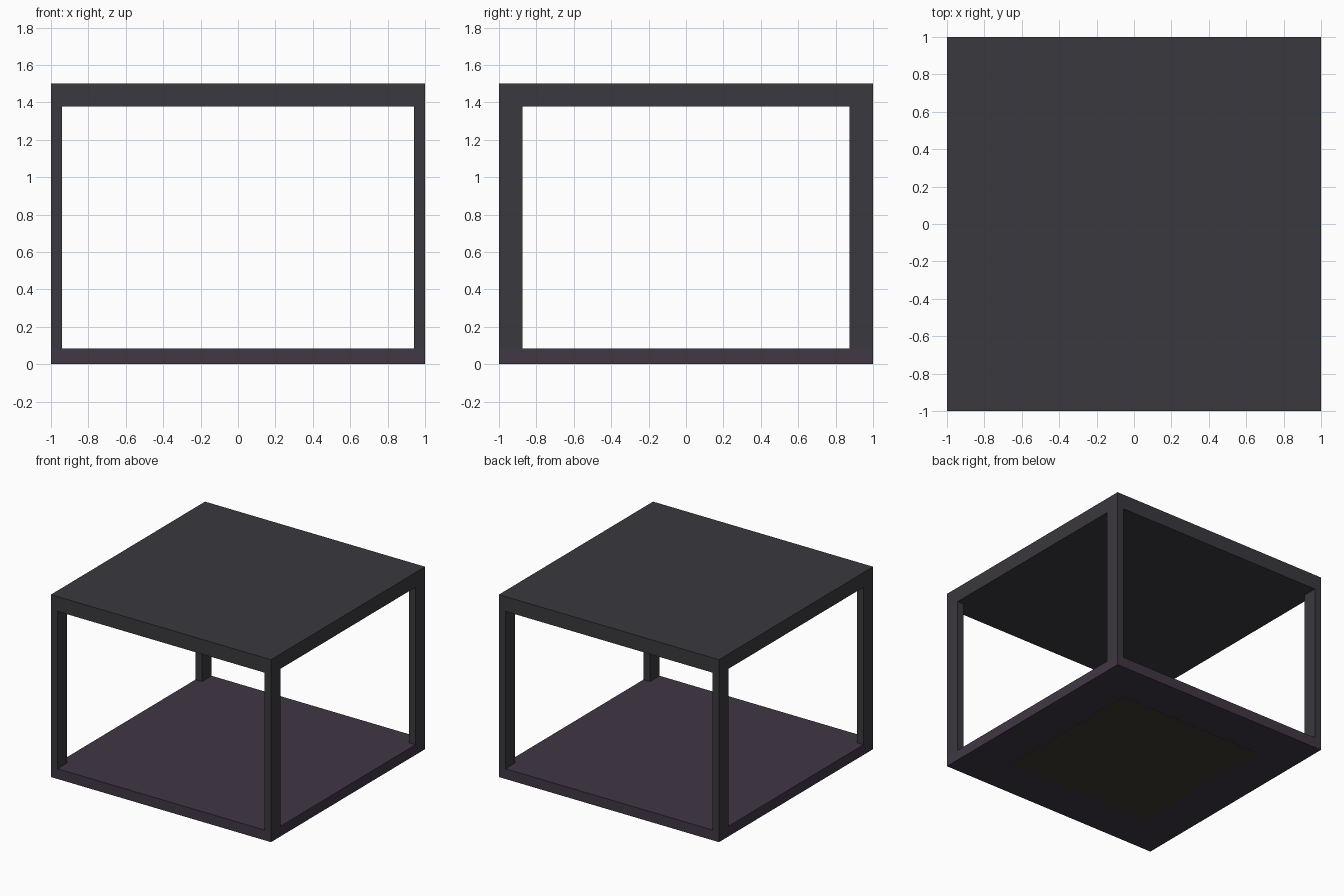
import bpy

if "Cube" in bpy.data.objects:
    bpy.data.objects.remove(bpy.data.objects["Cube"])


def material(name, rgb):
    m = bpy.data.materials.new(name)
    m.diffuse_color = (*rgb, 1)
    m.use_nodes = True
    m.node_tree.nodes["Principled BSDF"].inputs["Base Color"].default_value = m.diffuse_color
    return m


def box(name, lo, hi, mat):
    """Axis-aligned box between two opposite corners."""
    centre = [(a + b) / 2 for a, b in zip(lo, hi)]
    bpy.ops.mesh.primitive_cube_add(size=1, location=centre)
    ob = bpy.context.object
    ob.name = name
    ob.scale = [b - a for a, b in zip(lo, hi)]
    bpy.ops.object.transform_apply(location=True, rotation=False, scale=True)
    ob.data.materials.append(mat)
    return ob


charcoal = material("charcoal", (0.042, 0.040, 0.047))
plum = material("plum", (0.052, 0.038, 0.058))
olive = material("olive", (0.052, 0.045, 0.028))

BASE_TOP, ROOF_BOTTOM, HEIGHT = 0.085, 1.378, 1.5

# Lower shelf and table top
box("lower_shelf", (-1, -1, 0.001), (1, 1, BASE_TOP), plum)
box("table_top", (-1, -1, ROOF_BOTTOM), (1, 1, HEIGHT), charcoal)

# Corner posts, modelled once and mirrored across both axes
post = box("corner_posts", (0.94, 0.875, BASE_TOP), (1, 1, ROOF_BOTTOM), charcoal)
mirror = post.modifiers.new("mirror", 'MIRROR')
mirror.use_axis = (True, True, False)
post.data.transform(post.matrix_world)
post.matrix_world.identity()

# Thin panel set into the underside of the shelf
box("underside_panel", (-0.655, -0.655, 0), (0.655, 0.655, 0.02), olive)
